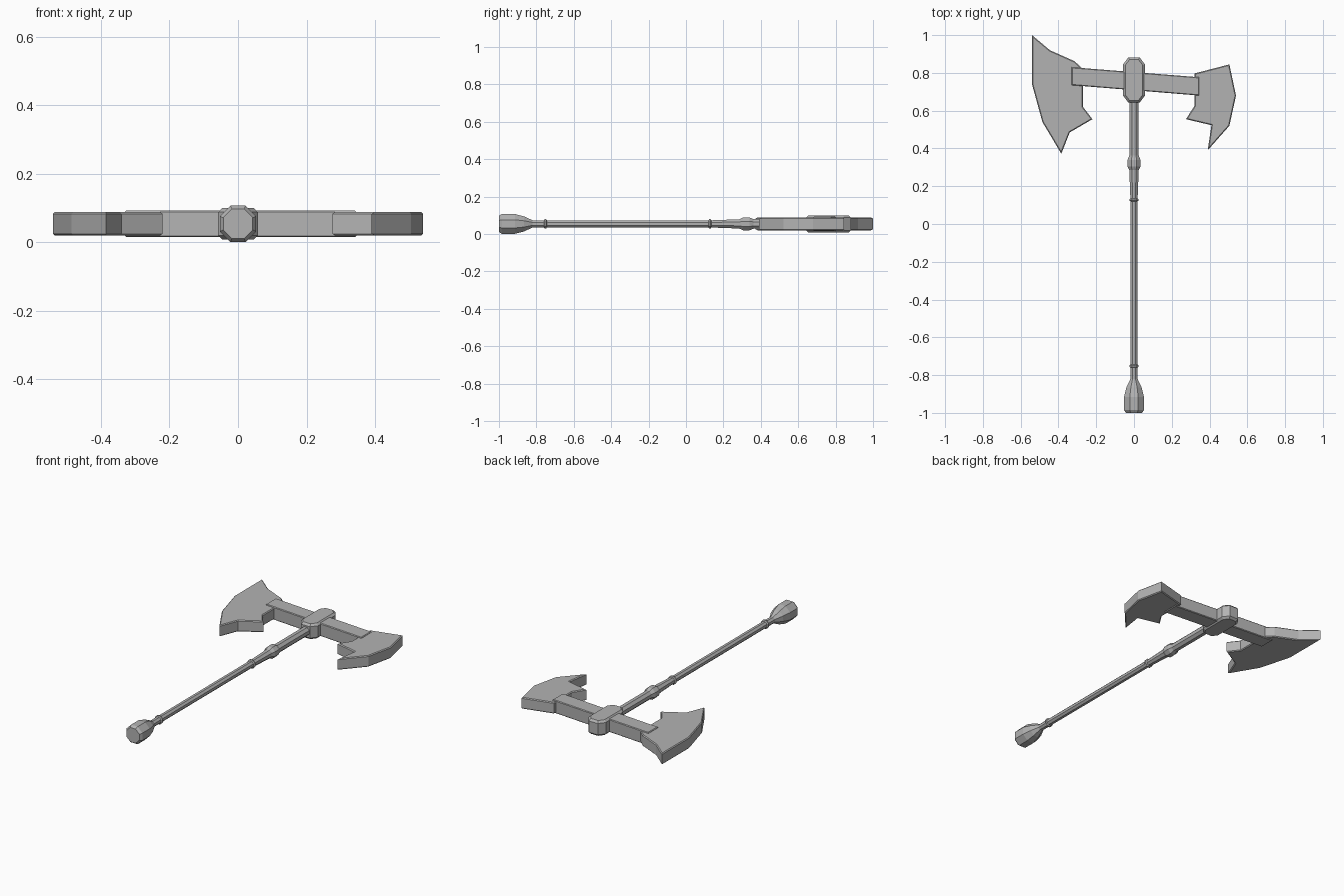
import bpy, bmesh, math

cube = bpy.data.objects.get("Cube")
if cube:
    bpy.data.objects.remove(cube, do_unlink=True)

MID = 0.054  # height of the weapon's centre plane

steel = bpy.data.materials.new("plain_grey")
steel.use_nodes = True
GREY = (0.45, 0.45, 0.45, 1)
steel.diffuse_color = GREY
steel.node_tree.nodes["Principled BSDF"].inputs["Base Color"].default_value = GREY


def finish(name, bm):
    bmesh.ops.recalc_face_normals(bm, faces=bm.faces)
    mesh = bpy.data.meshes.new(name)
    bm.to_mesh(mesh)
    bm.free()
    mesh.materials.append(steel)
    obj = bpy.data.objects.new(name, mesh)
    bpy.context.collection.objects.link(obj)
    return obj


def plate(name, outline, half, bevel):
    """Extrude a flat outline evenly about the centre plane and chamfer its rims."""
    bm = bmesh.new()
    face = bm.faces.new([bm.verts.new((x, y, MID - half)) for x, y in outline])
    top = bmesh.ops.extrude_face_region(bm, geom=[face])["geom"]
    for v in top:
        if isinstance(v, bmesh.types.BMVert):
            v.co.z += 2 * half
    rims = [e for e in bm.edges if abs(e.verts[0].co.z - e.verts[1].co.z) < 1e-5]
    bmesh.ops.bevel(bm, geom=rims, offset=bevel, segments=1, affect='EDGES')
    return finish(name, bm)


def turned(name, profile, sides=8):
    """Lathe (y, radius) pairs around the shaft axis, with flats facing up and down."""
    bm = bmesh.new()
    rings = []
    for y, r in profile:
        r /= math.cos(math.pi / sides)
        angles = [(i + 0.5) * math.tau / sides for i in range(sides)]
        rings.append([bm.verts.new((r * math.cos(a), y, MID + r * math.sin(a))) for a in angles])
    for a, b in zip(rings, rings[1:]):
        for i in range(sides):
            j = (i + 1) % sides
            bm.faces.new((a[i], a[j], b[j], b[i]))
    bm.faces.new(rings[0])
    bm.faces.new(rings[-1])
    return finish(name, bm)


# Large and small blades
plate("large_blade", [(-.54, 1), (-.445, .92), (-.315, .862), (-.27, .82), (-.27, .62),
                      (-.22, .555), (-.34, .485), (-.385, .372), (-.485, .54), (-.54, .74)],
      .034, .005)
plate("small_blade", [(.505, .845), (.54, .68), (.505, .52), (.39, .39), (.41, .523),
                      (.275, .555), (.32, .625), (.32, .797)], .034, .005)

# Slanted cross bar and central socket
plate("cross_bar", [(-.33, .735), (.345, .68), (.345, .777), (-.33, .83)], .039, .004)
plate("head_socket", [(-.03, .643), (.03, .643), (.058, .68), (.058, .845),
                      (.03, .882), (-.03, .882), (-.058, .845), (-.058, .68)], .046, .012)

# Shaft, collars and pommel
turned("shaft", [(-.83, .019), (.13, .019), (.29, .025), (.66, .025)])
turned("knob", [(.285, .025), (.305, .034), (.34, .034), (.362, .025)])
for name, y in (("lower_ring", -.752), ("upper_ring", .128)):
    turned(name, [(y - .008, .019), (y - .004, .025), (y + .004, .025), (y + .008, .019)])
turned("pommel", [(-1, .043), (-.985, .053), (-.915, .053), (-.885, .045),
                  (-.865, .04), (-.82, .019)])
